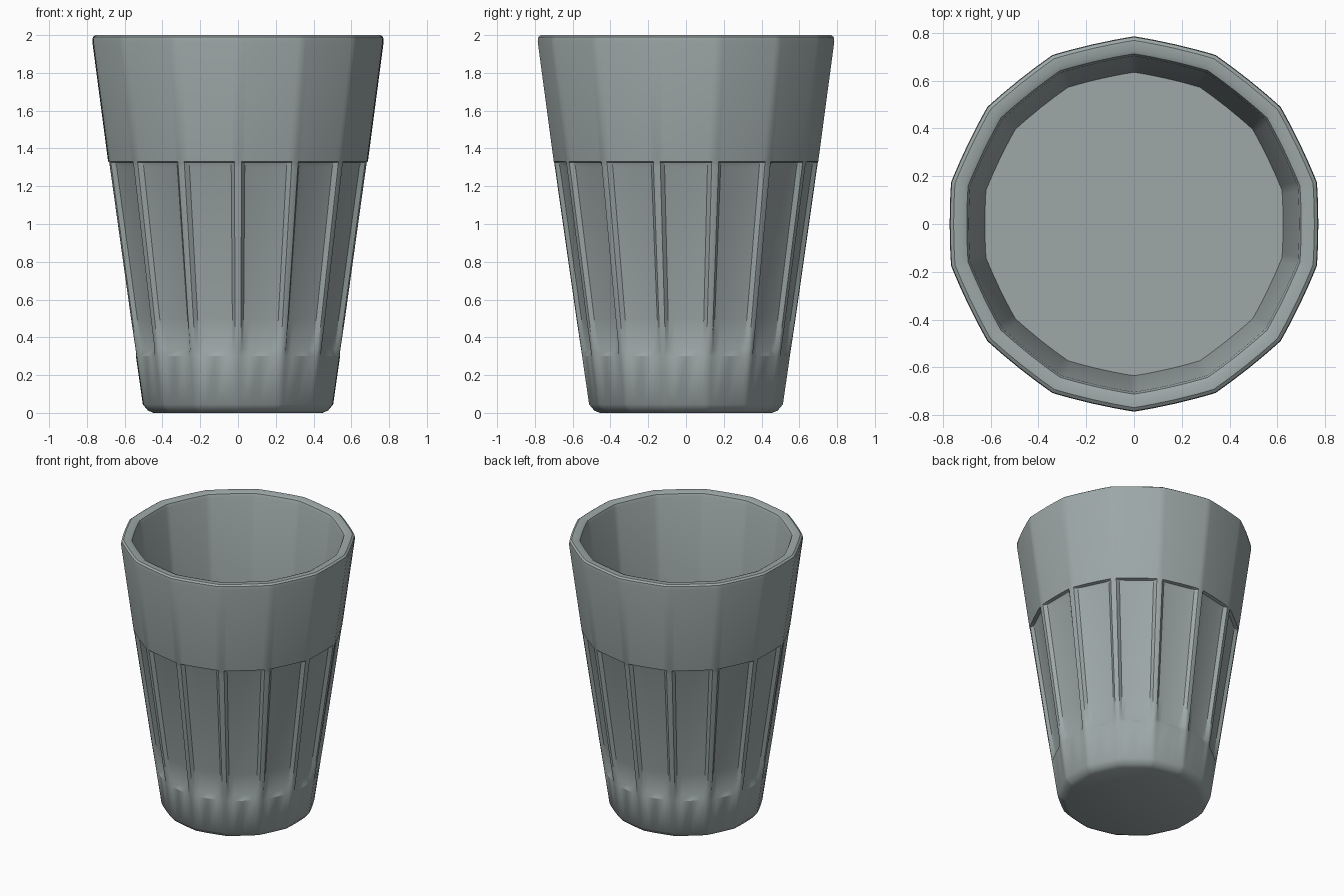
import bpy, bmesh, math

cube = bpy.data.objects.get("Cube")
if cube:
    bpy.data.objects.remove(cube, do_unlink=True)

SIDES = 14
STEP = 2 * math.pi / SIDES
BULGE = 0.3
# Position across one facet, and how much of the flute depth applies there
COLUMNS = [(0.0, 0.0), (0.06, 0.0), (0.12, 0.75), (0.25, 0.95), (0.5, 1.0),
           (0.75, 0.95), (0.88, 0.75), (0.94, 0.0)]

# Height, ridge radius and flute depth, from the base up and over the rim
PROFILE = [(0.0, 0.455, 0), (0.012, 0.485, 0), (0.045, 0.513, 0),
           (0.30, 0.55, 0), (0.335, 0.555, 0.022), (0.5, 0.58, 0.028),
           (1.30, 0.694, 0.028), (1.325, 0.698, 0.022), (1.33, 0.70, 0),
           (1.965, 0.785, 0), (1.99, 0.782, 0), (2.0, 0.768, 0),
           (2.0, 0.73, 0), (1.992, 0.712, 0), (1.97, 0.703, 0),
           (1.35, 0.635, 0)]


def make_ring(bm, z, radius, depth):
    """One softly faceted ring, with its facets pressed in by depth."""
    verts = []
    for side in range(SIDES):
        for u, weight in COLUMNS:
            turn = (u - 0.5) * STEP
            flat = math.cos(STEP / 2) / math.cos(turn)
            r = radius * (flat + BULGE * (1 - flat)) - depth * weight
            angle = math.pi / 2 + side * STEP + turn + STEP / 2
            verts.append(bm.verts.new((r * math.cos(angle), r * math.sin(angle), z)))
    return verts


glass = bpy.data.materials.new("grey_glass")
glass.use_nodes = True
colour = (0.34, 0.39, 0.39, 1)
glass.diffuse_color = colour
shader = next(n for n in glass.node_tree.nodes if n.type == 'BSDF_PRINCIPLED')
shader.inputs["Base Color"].default_value = colour
shader.inputs["Roughness"].default_value = 0.6

# Tumbler shell: fluted wall, rounded rim, inner wall, base and inner floor
bm = bmesh.new()
rings = [make_ring(bm, *row) for row in PROFILE]
for low, high in zip(rings, rings[1:]):
    n = len(low)
    for i in range(n):
        j = (i + 1) % n
        bm.faces.new((low[i], low[j], high[j], high[i]))
bm.faces.new(rings[0][::-1])
bm.faces.new(rings[-1])
bmesh.ops.recalc_face_normals(bm, faces=bm.faces[:])
mesh = bpy.data.meshes.new("tumbler")
bm.to_mesh(mesh)
bm.free()
mesh.materials.append(glass)
tumbler = bpy.data.objects.new("tumbler", mesh)
bpy.context.collection.objects.link(tumbler)

# Soft shading that keeps the ledges and base edge crisp
bpy.ops.object.select_all(action='DESELECT')
tumbler.select_set(True)
bpy.context.view_layer.objects.active = tumbler
bpy.ops.object.shade_smooth_by_angle(angle=math.radians(32))
